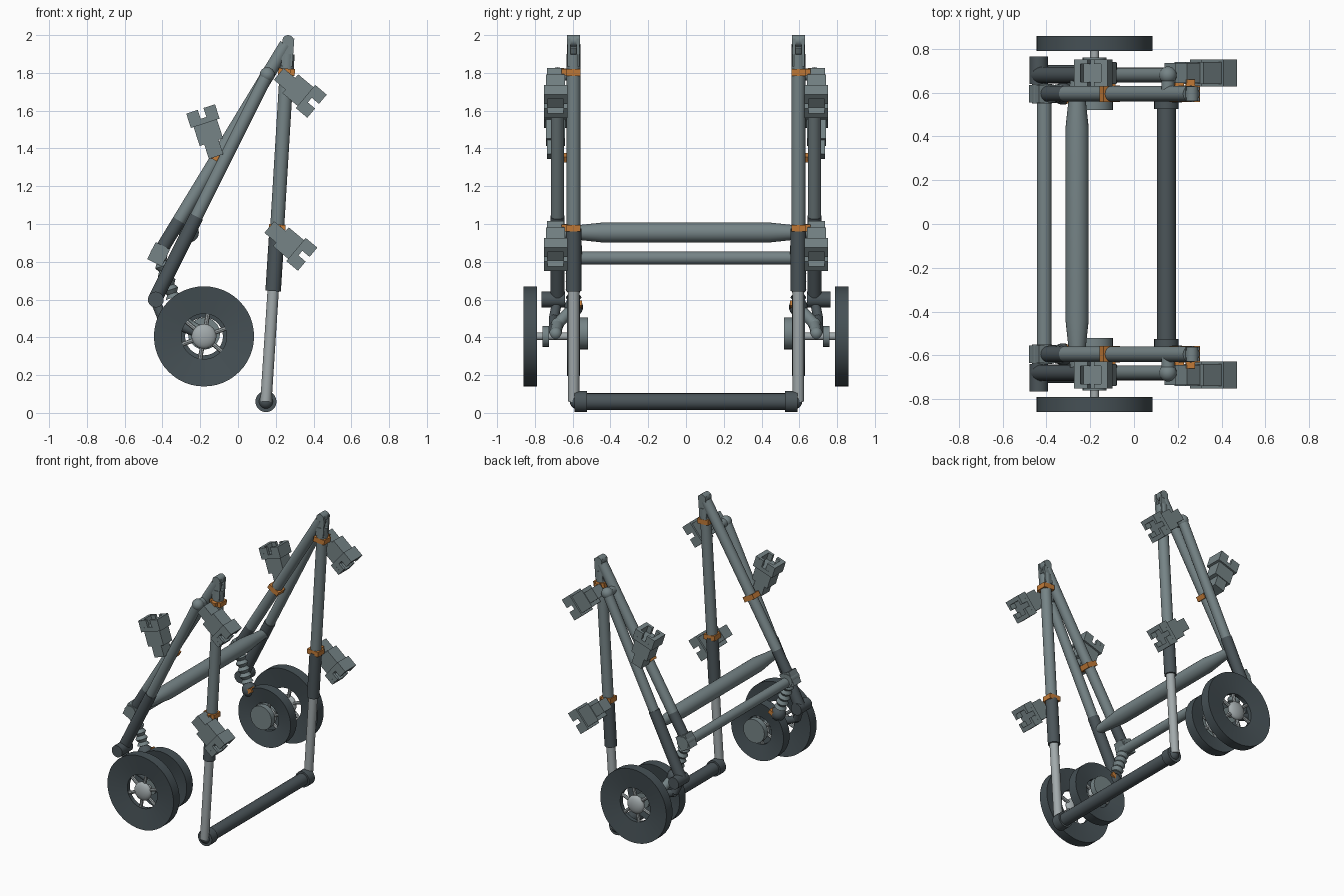
import bpy, bmesh, math
from mathutils import Vector, Matrix

cube = bpy.data.objects.get("Cube")
if cube:
    bpy.data.objects.remove(cube)


def material(name, r, g, b, metallic=0.0):
    m = bpy.data.materials.new(name)
    m.use_nodes = True
    m.diffuse_color = (r, g, b, 1)
    bsdf = m.node_tree.nodes["Principled BSDF"]
    bsdf.inputs["Base Color"].default_value = (r, g, b, 1)
    bsdf.inputs["Roughness"].default_value = 0.6
    return m


GREY = material("steel grey", 0.18, 0.23, 0.24)
DARK = material("dark steel", 0.07, 0.09, 0.1)
RUBBER = material("wheel slate", 0.06, 0.08, 0.09)
SILVER = material("bare silver", 0.36, 0.4, 0.41)
ORANGE = material("orange clamp", 0.55, 0.2, 0.04)


def finish(bm, name, mat, smooth=True):
    bmesh.ops.recalc_face_normals(bm, faces=bm.faces)
    me = bpy.data.meshes.new(name)
    bm.to_mesh(me)
    bm.free()
    me.materials.append(mat)
    ob = bpy.data.objects.new(name, me)
    bpy.context.collection.objects.link(ob)
    if smooth:
        bpy.ops.object.select_all(action='DESELECT')
        ob.select_set(True)
        bpy.context.view_layer.objects.active = ob
        bpy.ops.object.shade_smooth_by_angle(angle=math.radians(40))
    return ob


def lathe(name, start, axis, profile, mat, seg=24):
    """Revolve (radius, distance) pairs about an axis."""
    rot = Vector(axis).to_track_quat('Z', 'Y').to_matrix().to_4x4()
    bm = bmesh.new()
    vs = [bm.verts.new((r, 0, d)) for r, d in profile]
    es = [bm.edges.new(p) for p in zip(vs, vs[1:])]
    bmesh.ops.spin(bm, geom=vs + es, cent=(0, 0, 0), axis=(0, 0, 1),
                   angle=math.tau, steps=seg)
    bmesh.ops.remove_doubles(bm, verts=bm.verts, dist=1e-4)
    bmesh.ops.transform(bm, matrix=Matrix.Translation(start) @ rot, verts=bm.verts)
    return finish(bm, name, mat)


def tube(name, a, b, r, mat, r2=None, seg=20):
    a, b = Vector(a), Vector(b)
    d = (b - a).length
    return lathe(name, a, b - a, [(0, 0), (r, 0), (r2 or r, d), (0, d)], mat, seg)


def ball(name, c, r, mat, squash=1.0):
    bm = bmesh.new()
    bmesh.ops.create_uvsphere(bm, u_segments=20, v_segments=12, radius=r)
    m = Matrix.Translation(c) @ Matrix.Diagonal((1, squash, 1, 1))
    bmesh.ops.transform(bm, matrix=m, verts=bm.verts)
    return finish(bm, name, mat)


def blocks(name, origin, angle, parts, mat):
    """Boxes (along, across, y, sizes...) in a frame turned about y."""
    frame = Matrix.Translation(origin) @ Matrix.Rotation(-math.radians(angle), 4, 'Y')
    bm = bmesh.new()
    for u, y, v, su, sy, sv in parts:
        m = frame @ Matrix.Translation((u, y, v)) @ Matrix.Diagonal((su, sy, sv, 1))
        bmesh.ops.create_cube(bm, size=1, matrix=m)
    return finish(bm, name, mat, False)


def socket(name, x, z, y, angle):
    """Slotted open socket on a short neck."""
    parts = [(0.0, 0, 0, 0.09, 0.09, 0.08), (0.09, 0, 0, 0.11, 0.1, 0.13),
             (0.155, 0, 0, 0.03, 0.125, 0.16)]
    for k in (-1, 1):
        parts.append((0.195, 0, k * 0.065, 0.05, 0.125, 0.03))
        for j in (-1, 1):
            parts.append((0.195, j * 0.052, k * 0.033, 0.05, 0.02, 0.034))
    blocks(name, (x, y, z), angle, parts, GREY)


def wheel(name, y, s, radius, hole):
    """Dished ring with spokes and a rounded hub."""
    prof = [(hole, -0.02), (radius, 0), (radius, -0.07), (hole, -0.05), (hole, -0.02)]
    lathe(name + "_rim", (-0.18, s * y, 0.405), (0, s, 0), prof, RUBBER, 48)
    for i in range(6):
        a = math.radians(60 * i + 20)
        d = Vector((math.cos(a), 0, math.sin(a)))
        c = Vector((-0.18, s * (y - 0.035), 0.405))
        tube(name + "_spoke", c + d * 0.04, c + d * (hole + 0.005), 0.012, SILVER, seg=8)
    ball(name + "_hub", (-0.18, s * (y - 0.03), 0.405), 0.066, SILVER, 0.45)


for s in (-1, 1):
    side = "right_" if s < 0 else "left_"
    yi, yo = s * 0.595, s * 0.68

    # Telescopic front leg
    top, mid, low, foot = [(0.263, yi, 1.9), (0.207, yi, 0.975),
                           (0.186, yi, 0.645), (0.148, yi, 0.06)]
    tube(side + "leg_upper", top, mid, 0.037, GREY)
    tube(side + "leg_sleeve", mid, low, 0.041, DARK)
    tube(side + "leg_lower", low, foot, 0.03, SILVER)
    ball(side + "foot_joint", (0.148, s * 0.575, 0.06), 0.04, DARK)
    tube(side + "foot_cap", (0.148, s * 0.525, 0.06), (0.148, s * 0.59, 0.06), 0.056, DARK)

    # Apex fork
    for k in (-1, 1):
        blocks(side + "apex_plate", (0.263, yi + k * 0.024, 1.91), 86,
               [(0, 0, 0, 0.15, 0.016, 0.06)], GREY)
    tube(side + "apex_pin", (0.265, yi - 0.034, 1.97), (0.265, yi + 0.034, 1.97), 0.03, GREY)

    # Inner strut, ending at the spring ring
    ring = Vector((-0.42, yi, 0.84))
    a = Vector((0.255, yi, 1.95))
    tube(side + "inner_strut", a, a.lerp(ring, 0.84), 0.036, GREY)
    tube(side + "inner_strut_end", a.lerp(ring, 0.84), ring, 0.036, DARK)
    blocks(side + "strut_end_block", ring, 63, [(0, 0, 0, 0.1, 0.08, 0.085)], GREY)
    tube(side + "spring_ring", ring - Vector((0, 0.045, 0)), ring + Vector((0, 0.045, 0)),
         0.045, GREY)

    # Outer strut with lower sleeve
    o1, o2 = Vector((0.155, yo, 1.79)), Vector((-0.44, yo, 0.6))
    joint = o1.lerp(o2, 0.63)
    ball(side + "outer_strut_top", o1, 0.04, GREY)
    tube(side + "outer_strut", o1, joint, 0.034, GREY)
    tube(side + "outer_sleeve", joint, o2, 0.038, DARK)
    tube(side + "strut_top_link", (0.155, yi, 1.79), o1, 0.03, GREY)
    tube(side + "outer_strut_ring", (-0.435, s * 0.64, 0.6), (-0.435, s * 0.765, 0.6), 0.042, DARK)

    # Spring and suspension knee
    knee = Vector((-0.325, yi, 0.56))
    coil = [(0, 0)] + [(0.042 if i % 2 else 0.027, i * 0.022) for i in range(12)] + [(0, 0.242)]
    lathe(side + "spring", ring, knee - ring, coil, GREY)
    ball(side + "knee", knee, 0.05, DARK)
    blocks(side + "knee_clamp", (-0.3, s * 0.57, 0.57), 30, [(0, 0, 0, 0.05, 0.04, 0.03)], ORANGE)
    arm = [knee, (-0.27, s * 0.68, 0.47), (-0.18, s * 0.69, 0.42)]
    for p, q in zip(arm, arm[1:]):
        tube(side + "knee_arm", p, q, 0.03, GREY)
        ball(side + "arm_joint", q, 0.034, GREY)
    link = [o2, (-0.4, s * 0.7, 0.5), (-0.18, s * 0.7, 0.41)]
    for p, q in zip(link, link[1:]):
        tube(side + "trailing_link", p, q, 0.026, DARK)

    # Wheel pair on one axle
    wheel(side + "outer_wheel", 0.86, s, 0.265, 0.12)
    wheel(side + "inner_wheel", 0.63, s, 0.21, 0.1)
    tube(side + "axle", (-0.18, s * 0.53, 0.405), (-0.18, s * 0.84, 0.405), 0.02, SILVER)
    tube(side + "axle_flange", (-0.18, s * 0.725, 0.405), (-0.18, s * 0.76, 0.405), 0.055, GREY)
    tube(side + "inner_hub_cap", (-0.18, s * 0.52, 0.42), (-0.18, s * 0.56, 0.42), 0.085, GREY)

    # Sockets and their orange clamps
    yb = s * 0.69
    socket(side + "upper_leg_socket", 0.25, 1.765, yb, -40)
    socket(side + "lower_leg_socket", 0.2, 0.955, yb, -40)
    socket(side + "strut_socket", -0.13, 1.4, yb, 108)
    for x, z, tilt in ((0.257, 1.805, 86), (0.207, 0.98, 86), (-0.11, 1.35, 60)):
        blocks(side + "clamp", (x, yi, z), tilt, [(0, 0, 0, 0.035, 0.074, 0.088),
               (0, s * 0.04, 0, 0.035, 0.05, 0.04)], ORANGE)

# Cross members
tube("foot_bar", (0.148, -0.55, 0.06), (0.148, 0.55, 0.06), 0.044, DARK)
tube("thin_cross_bar", (-0.41, -0.6, 0.82), (-0.41, 0.6, 0.82), 0.034, GREY)
lathe("thick_cross_bar", (-0.26, -0.66, 0.955), (0, 1, 0),
      [(0, 0), (0.032, 0), (0.04, 0.1), (0.053, 0.22), (0.053, 1.1),
       (0.04, 1.22), (0.032, 1.32), (0, 1.32)], GREY)
